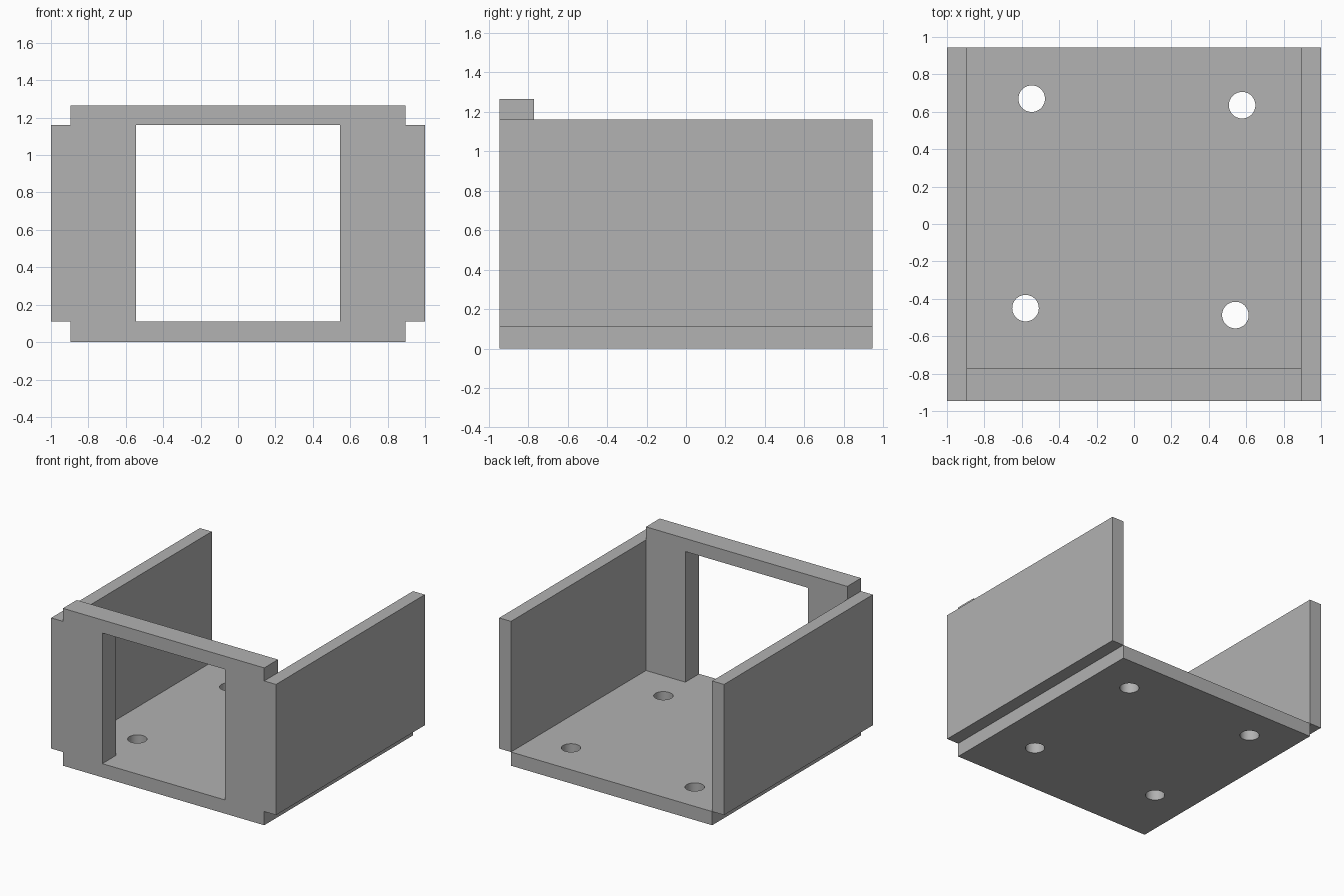
import bpy
import bmesh
from mathutils import Matrix, Vector

cube = bpy.data.objects.get("Cube")
if cube:
    bpy.data.objects.remove(cube, do_unlink=True)

# Main dimensions
INNER, OUTER = 0.895, 1.0          # half widths of the floor and of the walls
DEPTH = 0.945                      # half depth
FLOOR, WALL_TOP, FRAME_TOP = 0.11, 1.16, 1.265
FRAME_BACK = -0.77
OPENING = 0.545                    # half width of the front opening
HOLE_RADIUS = 0.071

grey = bpy.data.materials.new("plain grey")
grey.use_nodes = True
colour = (0.445, 0.445, 0.445, 1)
grey.diffuse_color = colour
grey.node_tree.nodes["Principled BSDF"].inputs["Base Color"].default_value = colour


def finish(name, bm):
    bmesh.ops.recalc_face_normals(bm, faces=bm.faces)
    mesh = bpy.data.meshes.new(name)
    bm.to_mesh(mesh)
    bm.free()
    mesh.materials.append(grey)
    obj = bpy.data.objects.new(name, mesh)
    bpy.context.scene.collection.objects.link(obj)
    return obj


def box(name, low, high):
    low, high = Vector(low), Vector(high)
    bm = bmesh.new()
    place = Matrix.Translation((low + high) / 2) @ Matrix.Diagonal((*(high - low), 1))
    bmesh.ops.create_cube(bm, size=1, matrix=place)
    return finish(name, bm)


def extrude_front_profile(name, points, y_front, y_back):
    bm = bmesh.new()
    face = bm.faces.new([bm.verts.new((x, y_front, z)) for x, z in points])
    result = bmesh.ops.extrude_face_region(bm, geom=[face], use_keep_orig=True)
    verts = [v for v in result["geom"] if isinstance(v, bmesh.types.BMVert)]
    bmesh.ops.translate(bm, verts=verts, vec=(0, y_back - y_front, 0))
    return finish(name, bm)


# Floor with four screw holes
floor = box("floor", (-INNER, -DEPTH, 0), (INNER, DEPTH, FLOOR))
bm = bmesh.new()
for x, y in [(-0.547, 0.67), (0.578, 0.635), (-0.58, -0.45), (0.542, -0.487)]:
    bmesh.ops.create_cone(bm, cap_ends=True, segments=48, radius1=HOLE_RADIUS,
                          radius2=HOLE_RADIUS, depth=1,
                          matrix=Matrix.Translation((x, y, 0)))
cutter = finish("hole_cutter", bm)
cutter.hide_render = True
cut = floor.modifiers.new("screw holes", 'BOOLEAN')
cut.operation = 'DIFFERENCE'
cut.solver = 'EXACT'
cut.object = cutter
bpy.ops.object.select_all(action='DESELECT')
bpy.context.view_layer.objects.active = floor
floor.select_set(True)
bpy.ops.object.modifier_apply(modifier=cut.name)
bpy.data.objects.remove(cutter, do_unlink=True)
bpy.ops.object.shade_smooth_by_angle()

# Side walls, overhanging the floor
for name, side in (("left_wall", 1), ("right_wall", -1)):
    x_low, x_high = sorted((side * INNER, side * OUTER))
    box(name, (x_low, -DEPTH, FLOOR), (x_high, DEPTH, WALL_TOP))

# Front frame around the opening, standing on the floor
half = [(INNER, FRAME_TOP), (INNER, FLOOR), (OPENING, FLOOR), (OPENING, WALL_TOP)]
outline = half + [(-x, z) for x, z in reversed(half)]
extrude_front_profile("front_frame", outline, -DEPTH, FRAME_BACK)
